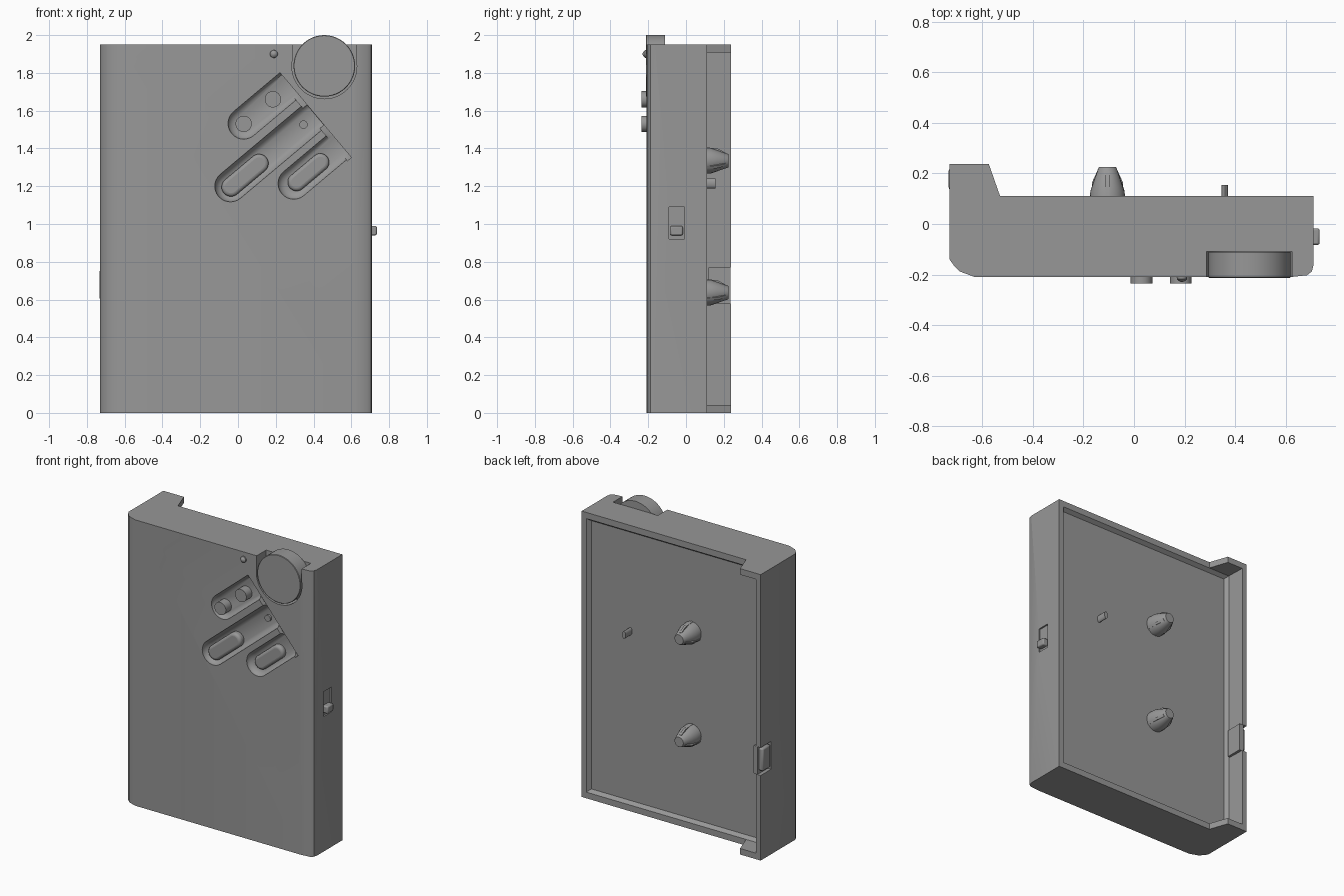
import bpy, bmesh
from math import cos, sin, pi, radians
from mathutils import Vector

if "Cube" in bpy.data.objects:
    bpy.data.objects.remove(bpy.data.objects["Cube"])

ANG = radians(40)  # slant of the front control group
GREY = bpy.data.materials.new("dark_grey")
GREY.diffuse_color = (.31, .31, .31, 1)
GREY.use_nodes = True
GREY.node_tree.nodes["Principled BSDF"].inputs["Base Color"].default_value = GREY.diffuse_color


def finish(name, bm):
    bmesh.ops.recalc_face_normals(bm, faces=bm.faces)
    me = bpy.data.meshes.new(name)
    bm.to_mesh(me)
    bm.free()
    me.materials.append(GREY)
    ob = bpy.data.objects.new(name, me)
    bpy.context.collection.objects.link(ob)
    smooth(ob)
    return ob


def smooth(ob):
    bpy.ops.object.select_all(action='DESELECT')
    bpy.context.view_layer.objects.active = ob
    ob.select_set(True)
    bpy.ops.object.shade_smooth_by_angle(angle=radians(35))


def loft(name, loops):
    """Closed solid through a stack of equal-length point loops."""
    bm = bmesh.new()
    rings = [[bm.verts.new(p) for p in lp] for lp in loops]
    n = len(rings[0])
    bm.faces.new(rings[0])
    bm.faces.new(rings[-1])
    for a, b in zip(rings, rings[1:]):
        for i in range(n):
            j = (i + 1) % n
            bm.faces.new((a[i], a[j], b[j], b[i]))
    return finish(name, bm)


def prism_y(name, pts, y0, y1):
    return loft(name, [[(x, y, z) for x, z in pts] for y in (y0, y1)])


def rect(x, z):
    return [(x[0], z[0]), (x[1], z[0]), (x[1], z[1]), (x[0], z[1])]


def box(name, x, y, z):
    return prism_y(name, rect(x, z), *y)


def lathe_y(name, x, z, rings, n=32, squash=1.0):
    """Round part along y; rings are (y, radius)."""
    return loft(name, [[(x + squash * r * cos(2 * pi * i / n), y, z + r * sin(2 * pi * i / n))
                        for i in range(n)] for y, r in rings])


def pill(x, z, half, r, n=12):
    """Slanted rounded bar outline."""
    d = Vector((cos(ANG), sin(ANG)))
    pts = []
    for s in (1, -1):
        for i in range(n + 1):
            a = ANG + (0 if s == 1 else pi) - pi / 2 + pi * i / n
            pts.append((x + s * half * d.x + r * cos(a), z + s * half * d.y + r * sin(a)))
    return pts


def u_slot(x, z, length, r, n=14):
    """Slanted outline: round at lower left, square at upper right."""
    d = Vector((cos(ANG), sin(ANG)))
    p = Vector((-d.y, d.x))
    c = Vector((x, z))
    pts = [c + d * length - p * r, c + d * length + p * r]
    pts += [(x + r * cos(ANG + pi / 2 + pi * i / n), z + r * sin(ANG + pi / 2 + pi * i / n))
            for i in range(n + 1)]
    return [tuple(q) for q in pts]


def bevel(ob, w, seg=2):
    m = ob.modifiers.new("bevel", 'BEVEL')
    m.width, m.segments, m.limit_method = w, seg, 'ANGLE'
    return ob


def cut(target, cutter):
    m = target.modifiers.new("cut", 'BOOLEAN')
    m.object, m.operation, m.solver = cutter, 'DIFFERENCE', 'EXACT'
    bpy.context.view_layer.objects.active = target
    bpy.ops.object.modifier_apply(modifier=m.name)
    bpy.data.objects.remove(cutter)


# Main shell: horizontal section extruded upward
section = [(-.73, .238), (-.575, .238), (-.53, .11), (.71, .11), (.71, -.165), (.704, -.188),
           (.685, -.203), (.62, -.21), (-.63, -.21), (-.69, -.188), (-.713, -.165), (-.73, -.14)]
body = loft("body_shell", [[(x, y, z) for x, y in section] for z in (0, 1.95)])

# Shallow back tray with sloping rim, running into the raised side lip
tray = [(.085, (-.67, .655), (.06, 1.89)), (.11, (-.69, .675), (.042, 1.908)),
        (.4, (-.70, .675), (.04, 1.91))]
cut(body, loft("tray_cutter", [[(px, y, pz) for px, pz in rect(x, z)] for y, x, z in tray]))
# Notch for the latch
cut(body, box("latch_cutter", (-.8, -.68), (.125, .4), (.58, .77)))
# Shallow side switch recess
cut(body, box("switch_cutter", (.70, .8), (-.09, -.007), (.92, 1.09)))
# Wheel pocket, open at the top edge
cut(body, lathe_y("wheel_cutter", .457, 1.835, [(-.4, .172), (-.108, .172)], 48))
cut(body, box("wheel_top_cutter", (.288, .626), (-.4, -.108), (1.86, 2.2)))
# Three slanted control recesses with dished floors
slots = [(.03, 1.532, .32, 1), (-.04, 1.20, .586, 1.3), (.295, 1.214, .32, 1)]
for x, z, length, k in slots:
    dish = [(-.3, .083), (-.205, .083), (-.21 + .018 * k, .076), (-.21 + .03 * k, .062), (-.21 + .036 * k, .045)]
    cut(body, loft("slot_cutter", [[(px, y, pz) for px, pz in u_slot(x, z, length, r)] for y, r in dish]))
# Shallow groove joining the square ends
a, b = Vector((.232, 1.79)), Vector((.60, 1.352))
w = Vector((cos(ANG), sin(ANG))) * -.028
cut(body, prism_y("groove_cutter", [tuple(v) for v in (a, b, b + w, a + w)], -.4, -.18))
smooth(body)

# Volume wheel and indicator lamp
lathe_y("thumb_wheel", .457, 1.837, [(-.110, .163), (-.21, .163), (-.213, .160)], 48)
lathe_y("indicator_lamp", .19, 1.90, [(-.20, .022), (-.218, .02), (-.226, .012), (-.229, .004)], 16)

# Front buttons
for i, (x, z) in enumerate([(.03, 1.53), (.185, 1.66)]):
    lathe_y(f"round_button_{i}", x, z, [(-.165, .043), (-.235, .043)])
for i, (x, z, half, r) in enumerate([(.037, 1.258, .097, .05), (.373, 1.274, .082, .047)]):
    bevel(prism_y(f"bar_button_{i}", pill(x, z, half, r), -.15, -.205), .018, 4)
lathe_y("small_stud", .347, 1.526, [(-.15, .022), (-.178, .022)], 16)

# Side switch knob
bevel(box("switch_knob", (.68, .735), (-.083, -.017), (.94, .99)), .008)

# Latch: outer button and inner block
bevel(box("latch_button", (-.734, -.69), (.135, .22), (.60, .755)), .01)
box("latch_block", (-.705, -.675), (.12, .235), (.58, .77))

# Drive spindles with three ribs each
for i, z in enumerate((1.335, .637)):
    x = -.105
    lathe_y(f"spindle_{i}", x, z, [(.08, .07), (.13, .068), (.165, .056), (.222, .036), (.226, .033)], 24)
    for k in range(3):
        t = pi / 2 + 2 * pi * k / 3
        d, p = Vector((cos(t), sin(t))), Vector((-sin(t), cos(t))) * .008
        loops = [[(x + q.x, y, z + q.y) for q in (p, d * r + p, d * r - p, -p)]
                 for y, r in ((.08, .072), (.165, .066), (.21, .042))]
        loft(f"spindle_{i}_rib_{k}", loops)

# Sensing pin
lathe_y("tray_pin", .36, 1.215, [(.08, .026), (.155, .026)], 16, .5)
